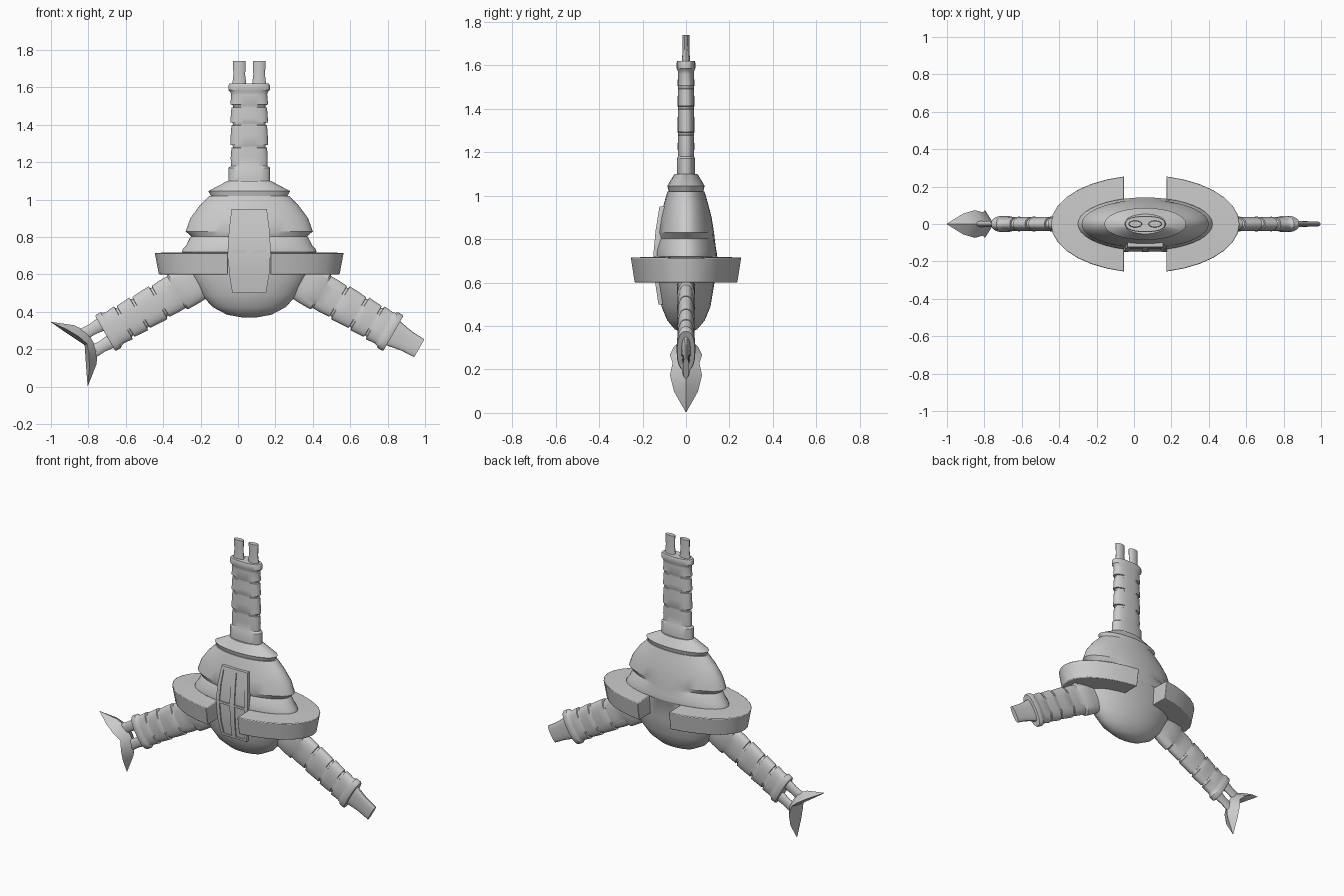
import bpy, bmesh, math
from mathutils import Matrix, Vector

if "Cube" in bpy.data.objects:
    bpy.data.objects.remove(bpy.data.objects["Cube"])

CX, CZ = 0.06, 0.73          # hub of the three arms


def finish(name, bm, mat=None, smooth=True, bevel=0):
    bmesh.ops.recalc_face_normals(bm, faces=bm.faces)
    if mat:
        bm.transform(mat)
    me = bpy.data.meshes.new(name)
    bm.to_mesh(me)
    bm.free()
    ob = bpy.data.objects.new(name, me)
    bpy.context.collection.objects.link(ob)
    bpy.context.view_layer.objects.active = ob
    for o in bpy.context.selected_objects:
        o.select_set(False)
    ob.select_set(True)
    if smooth:
        bpy.ops.object.shade_smooth_by_angle(angle=math.radians(30))
    if bevel:
        m = ob.modifiers.new("bevel", 'BEVEL')
        m.width, m.segments = bevel, 2
    return ob


def skin(bm, rings, closed=True):
    """Bridge equal-length rings of points and cap both ends."""
    vs = [[bm.verts.new(p) for p in r] for r in rings]
    n = len(vs[0])
    for a, b in zip(vs, vs[1:]):
        for i in range(n):
            j = (i + 1) % n
            bm.faces.new((a[i], a[j], b[j], b[i]))
    bm.faces.new(vs[0])
    bm.faces.new(vs[-1])


def loft(name, rings, seg=32, power=2.0, mat=None, cx=0.0, dent=None):
    """Stack of (z, rx, ry[, depth]) superellipses; depth is a partial groove."""
    bm = bmesh.new()
    pts = []
    for r in rings:
        z, rx, ry = r[:3]
        row = []
        for i in range(seg):
            t = 2 * math.pi * i / seg
            c, s = math.cos(t), math.sin(t)
            k = 1 - r[3] if len(r) > 3 and dent(c, s) else 1
            x = math.copysign(abs(c) ** (2 / power), c) * rx * k
            y = math.copysign(abs(s) ** (2 / power), s) * ry * k
            row.append(Vector((cx + x, y, z)))
        pts.append(row)
    skin(bm, pts)
    return finish(name, bm, mat)


# Egg-shaped flattened body, groove is filled in at the middle of the back
loft("body", [(.37, .04, .02), (.385, .12, .052), (.425, .195, .086), (.49, .255, .113),
              (.6, .315, .131), (.715, .338, .139), (.72, .36, .142), (.735, .355, .142),
              (.755, .337, .138), (.795, .334, .133, .05), (.803, .336, .132, .08),
              (.83, .34, .129), (.9, .315, .118), (.965, .267, .101), (1.02, .213, .085)],
     seg=40, mat=Matrix.Translation((CX, 0, 0)), dent=lambda c, s: not (s > 0 and abs(c) < .4))
loft("collar", [(1.0, .19, .075), (1.02, .205, .08), (1.03, .21, .082), (1.045, .219, .086),
                (1.1, .115, .053)], mat=Matrix.Translation((CX, 0, 0)))

# Split ring around the body
for side, label in ((-1, "left"), (1, "right")):
    bm = bmesh.new()
    t0, gap, n, rows = 1.346, .1125, 14, []
    for i in range(n + 1):
        t = -t0 + 2 * t0 * i / n
        c, s = math.cos(t), math.sin(t)
        row = []
        for a, b, z in ((.505, .2615, .715), (.483, .243, .6), (.29, .118, .6), (.29, .118, .72)):
            row.append((CX + side * max(a * c, gap), b * s, z))
        rows.append(row)
    skin(bm, rows)
    finish(label + "_ring_half", bm, bevel=.006)

# Curved front panel with raised rails
PANEL = [(.5, .09, -.127), (.6, .107, -.142), (.73, .115, -.15), (.84, .108, -.14), (.95, .094, -.122)]


def panel_at(z):
    for a, b in zip(PANEL, PANEL[1:]):
        if z <= b[0] + 1e-6:
            f = (z - a[0]) / (b[0] - a[0])
            return a[1] + (b[1] - a[1]) * f, a[2] + (b[2] - a[2]) * f


def strip(name, x0, x1, z0, z1, sink=0.0):
    zs = [z0] + [p[0] for p in PANEL if z0 < p[0] < z1] + [z1]
    bm, rows = bmesh.new(), []
    for z in zs:
        w, y = panel_at(z)
        rows.append([(CX + w * x0, y + sink, z), (CX + w * x1, y + sink, z),
                     (CX + w * x1, -.06, z), (CX + w * x0, -.06, z)])
    skin(bm, rows)
    finish(name, bm)


strip("panel_base", -.98, .98, .502, .948, .007)
strip("panel_rail_left", -1, -.8, .5, .95)
strip("panel_rail_right", .8, 1, .5, .95)
strip("panel_ridge", -.15, .15, .5, .95)
for name, z0, z1 in (("bottom", .5, .515), ("middle", .715, .73), ("top", .93, .95)):
    strip("panel_bar_" + name, -.95, .95, z0, z1)

# Three segmented arms; local z runs outward from the hub
ARM = [(.2, .1, .038), (.365, .111, .042), (.44, .111, .042), (.45, .098, .037)]
for g in (.555, .675, .77):
    ARM += [(g - .06, .099, .0385), (g - .008, .095, .037), (g - .006, .095, .037, .1),
            (g + .006, .099, .038, .1), (g + .008, .101, .039)]
ARM += [(.83, .096, .037), (.845, .1, .038), (.855, .11, .043), (.882, .11, .043), (.89, .105, .04)]
PRONG = [(.86, .038, .02), (.9, .036, .018), (.94, .031, .016), (.97, .033, .016), (1.01, .034, .016)]


def arm_matrix(deg):
    return Matrix.Translation((CX, 0, CZ)) @ Matrix.Rotation(math.radians(deg), 4, 'Y')


for label, deg in (("top", 0), ("right", 120), ("left", 240)):
    m = arm_matrix(deg)
    loft(label + "_arm", ARM, 32, 2.4, m, dent=lambda c, s: abs(c) > .45)
    if label == "right":
        loft("right_nozzle", [(.86, .078, .022), (.9, .072, .02), (.94, .064, .017),
                              (.98, .058, .015), (1.05, .055, .014)], 24, 2.4, m)
    else:
        for k in (-1, 1):
            loft(f"{label}_prong_{'a' if k < 0 else 'b'}", PRONG, 16, 2, m, cx=k * .053)

# Two-leaf claw on the left arm: diamond sections (v, inner, outer, half width)
half = [(.055, .967, 1.043, .074), (.12, 1.012, 1.075, .055), (.198, 1.11, 1.112, .001)]
sections = [(-v, a, b, w) for v, a, b, w in reversed(half)] + [(0, .968, 1.016, .062)] + half
bm = bmesh.new()
skin(bm, [[(v, 0, a), (v, w, a * .3 + b * .7), (v, 0, b), (v, -w, a * .3 + b * .7)]
          for v, a, b, w in sections])
finish("left_claw", bm, arm_matrix(240))
